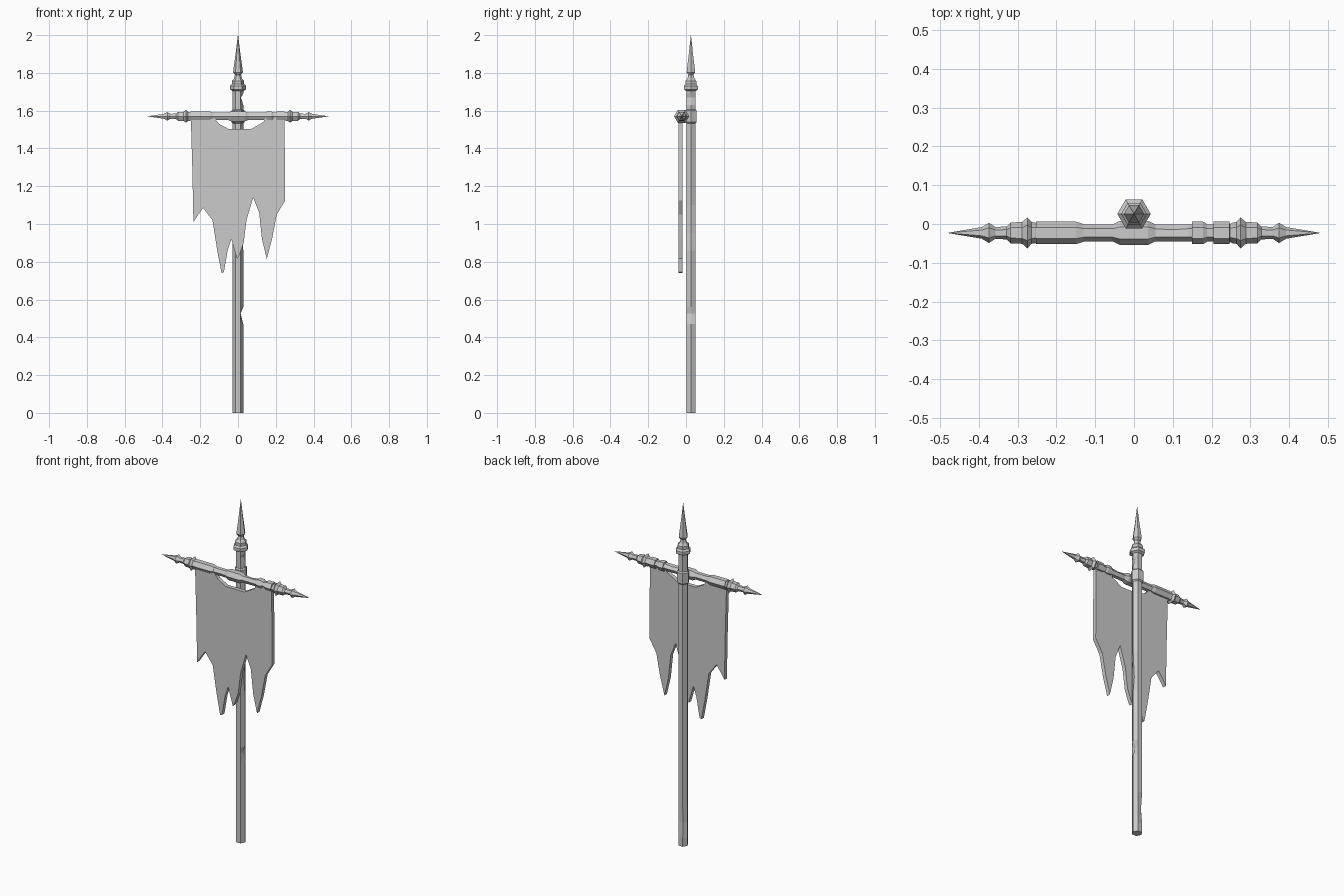
import bpy, bmesh
from math import sin, cos, pi

if "Cube" in bpy.data.objects:
    bpy.data.objects.remove(bpy.data.objects["Cube"])

POLE_Y, BAR_Y, BAR_Z = 0.026, -0.023, 1.57


def finish(name, bm):
    bmesh.ops.recalc_face_normals(bm, faces=bm.faces)
    me = bpy.data.meshes.new(name)
    bm.to_mesh(me)
    bm.free()
    ob = bpy.data.objects.new(name, me)
    bpy.context.collection.objects.link(ob)
    return ob


def hex_turning(name, profile, place, chips=()):
    """Six-sided turned solid from (position, radius) pairs; chips = (ring, corner, scale)."""
    dents = {(r, c): s for r, c, s in chips}
    bm = bmesh.new()
    rings = []
    for i, (t, r) in enumerate(profile):
        ring = []
        for k in range(6):
            a, q = k * pi / 3, r * dents.get((i, k), 1)
            ring.append(bm.verts.new(place(t, q * cos(a), q * sin(a))))
        rings.append(ring)
    for lo, hi in zip(rings, rings[1:]):
        for k in range(6):
            j = (k + 1) % 6
            bm.faces.new((lo[k], lo[j], hi[j], hi[k]))
    bm.faces.new(rings[0])
    bm.faces.new(rings[-1])
    return finish(name, bm)


def upright(t, a, b):
    return (a, POLE_Y + b, t)


def sideways(t, a, b):
    return (t, BAR_Y + a, BAR_Z + b)


# Pole with worn edges
zs = (0, 0.05, 0.14, 0.24, 0.47, 0.525, 0.56, 0.86, 0.95, 1.1, 1.63, 1.67, 1.69, 1.715)
hex_turning("pole", [(z, 0.028) for z in zs], upright,
            chips=[(2, 2, 0.75), (5, 0, 0.4), (8, 0, 0.7), (11, 0, 0.55)])

# Spear finial and collar on top of the pole
hex_turning("pole_finial", [(1.705, 0.03), (1.712, 0.043), (1.73, 0.043), (1.74, 0.033),
                            (1.757, 0.033), (1.77, 0.021), (1.79, 0.016), (1.803, 0.026),
                            (1.82, 0.024), (1.90, 0.013), (2.0, 0.0006)], upright)

# Band joining pole and crossbar
hex_turning("pole_band", [(1.533, 0.028), (1.54, 0.035), (1.60, 0.035), (1.607, 0.028)], upright)

# Crossbar and its centre sleeve
hex_turning("crossbar", [(-0.26, 0.022), (0.05, 0.022), (0.1, 0.022), (0.14, 0.022), (0.26, 0.022)],
            sideways, chips=[(2, 1, 0.75)])
hex_turning("crossbar_sleeve", [(-0.055, 0.022), (-0.036, 0.031), (0.036, 0.031), (0.055, 0.022)],
            sideways)

# Matching spear tips at both ends
tip = [(0.245, 0.022), (0.255, 0.027), (0.264, 0.028), (0.275, 0.04), (0.288, 0.028),
       (0.318, 0.027), (0.328, 0.017), (0.357, 0.015), (0.374, 0.026), (0.392, 0.015),
       (0.478, 0.0006)]
for side, s in (("left", -1), ("right", 1)):
    hex_turning("crossbar_tip_" + side, [(s * t, r) for t, r in tip], sideways)

# Cloth loops wrapped over the bar
for i, (x0, x1, x2) in enumerate([(-0.252, -0.15, -0.13), (0.15, 0.178, 0.188), (0.205, 0.246, 0.247)]):
    hex_turning(f"cloth_loop_{i + 1}", [(x0, 0.029), (x1, 0.029), (x2, 0.023)], sideways)

# Torn banner cloth
outline = [(-0.25, 1.575), (-0.242, 1.3), (-0.236, 1.01), (-0.21, 1.05), (-0.185, 1.085),
           (-0.135, 1.02), (-0.11, 0.86), (-0.087, 0.74), (-0.075, 0.745), (-0.055, 0.86),
           (-0.035, 0.92), (-0.005, 0.815), (0.005, 0.83), (0.03, 0.9), (0.045, 1.02),
           (0.08, 1.14), (0.112, 1.06), (0.127, 0.92), (0.152, 0.815), (0.18, 0.92),
           (0.205, 1.05), (0.25, 1.125), (0.246, 1.575), (0.15, 1.575), (0.135, 1.54),
           (0.07, 1.503), (-0.05, 1.503), (-0.1, 1.53), (-0.14, 1.58)]
bm = bmesh.new()
face = bm.faces.new([bm.verts.new((x, -0.041, z)) for x, z in outline])
ext = bmesh.ops.extrude_face_region(bm, geom=[face], use_keep_orig=True)
new = [g for g in ext["geom"] if isinstance(g, bmesh.types.BMVert)]
bmesh.ops.translate(bm, verts=new, vec=(0, 0.023, 0))
bmesh.ops.triangulate(bm, faces=[f for f in bm.faces if len(f.verts) > 4])
finish("banner_cloth", bm)
